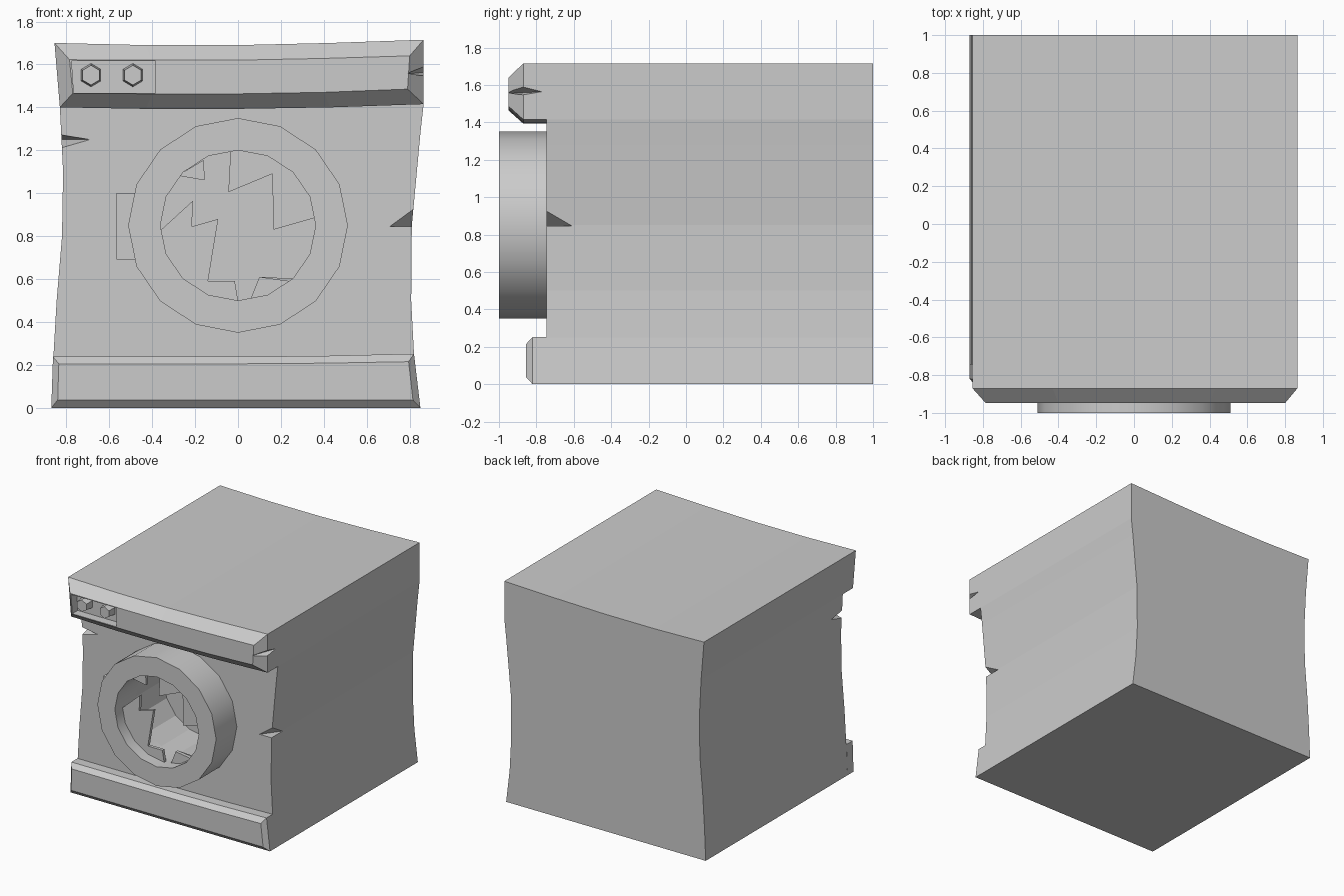
import bpy, bmesh, math

if "Cube" in bpy.data.objects:
    bpy.data.objects.remove(bpy.data.objects["Cube"])


def finish(name, bm):
    bmesh.ops.recalc_face_normals(bm, faces=bm.faces)
    me = bpy.data.meshes.new(name)
    bm.to_mesh(me)
    bm.free()
    ob = bpy.data.objects.new(name, me)
    bpy.context.collection.objects.link(ob)
    return ob


def loft(name, sections):
    """Join (y, [(x, z), ...]) outlines front to back and cap both ends."""
    bm = bmesh.new()
    loops = [[bm.verts.new((x, y, z)) for x, z in pts] for y, pts in sections]
    n = len(loops[0])
    for a, b in zip(loops, loops[1:]):
        for i in range(n):
            bm.faces.new((a[i], a[(i + 1) % n], b[(i + 1) % n], b[i]))
    bm.faces.new(loops[0])
    bm.faces.new(loops[-1])
    return finish(name, bm)


def hull(name, pts):
    bm = bmesh.new()
    for p in pts:
        bm.verts.new(p)
    bmesh.ops.convex_hull(bm, input=bm.verts)
    return finish(name, bm)


def cut(ob, cutter):
    m = ob.modifiers.new("cut", 'BOOLEAN')
    m.operation, m.solver, m.object = 'DIFFERENCE', 'EXACT', cutter
    bpy.context.view_layer.objects.active = ob
    bpy.ops.object.modifier_apply(modifier=m.name)
    bpy.data.objects.remove(cutter, do_unlink=True)


def ngon(cx, cz, rx, rz, n):
    return [(cx + rx * math.cos(math.pi / 2 + 2 * math.pi * i / n),
             cz + rz * math.sin(math.pi / 2 + 2 * math.pi * i / n)) for i in range(n)]


FRONT, BACK = -0.745, 1.0

# Warped cabinet: front outline swept to the back
top = [(0.865, 1.715), (0.43, 1.7), (0, 1.69), (-0.43, 1.69), (-0.855, 1.7)]
left = [(-0.83, 1.4), (-0.815, 1.1), (-0.82, 0.8), (-0.845, 0.5), (-0.86, 0.24), (-0.87, 0)]
right = [(0.85, 0), (0.82, 0.25), (0.807, 0.5), (0.81, 0.85), (0.85, 1.28), (0.865, 1.415)]
outline = top + left + right
body = loft("cabinet", [(FRONT, outline), (BACK, outline)])

# Drum opening and edge cracks in the cabinet
hole = ngon(0, 0.85, 0.362, 0.35, 16)
cut(body, loft("drum_cutter", [(-0.9, hole), (-0.4, hole)]))
cut(body, hull("right_crack_cutter", [(0.70, -0.755, 0.845), (0.83, -0.755, 0.845),
                                      (0.83, -0.58, 0.845), (0.83, -0.755, 0.94)]))
cut(body, hull("left_crack_cutter", [(-0.68, -0.755, 1.25), (-0.835, -0.755, 1.275),
                                     (-0.835, -0.755, 1.205), (-0.835, -0.6, 1.25)]))

# Control panel with chamfered front
outer = top + [(-0.83, 1.4), (-0.43, 1.393), (0, 1.393), (0.43, 1.4), (0.865, 1.415)]
inner = [(0.8, 1.64), (0.4, 1.628), (0, 1.62), (-0.4, 1.62), (-0.785, 1.622),
         (-0.77, 1.465), (-0.4, 1.463), (0, 1.463), (0.4, 1.47), (0.79, 1.485)]
panel = loft("control_panel", [(FRONT, outer), (-0.87, outer), (-0.948, inner)])
tray = [(-0.775, 1.615), (-0.385, 1.615), (-0.385, 1.468), (-0.765, 1.468)]
cut(panel, loft("recess_cutter", [(-1.0, tray), (-0.88, tray)]))
cut(panel, hull("panel_crack_cutter", [(0.79, -0.96, 1.56), (0.79, -0.93, 1.555),
                                       (0.875, -0.87, 1.595), (0.875, -0.87, 1.545),
                                       (0.875, -0.75, 1.565), (0.875, -0.96, 1.56)]))

# Hexagonal knobs in the recess
for i, x in enumerate((-0.685, -0.49)):
    loft(f"knob_{i + 1}", [(-0.945, ngon(x, 1.55, 0.045, 0.046, 6)),
                           (-0.875, ngon(x, 1.55, 0.053, 0.055, 6))])

# Bottom plinth
outer = [(-0.87, 0), (0, 0), (0.85, 0), (0.82, 0.252), (0.4, 0.242), (0, 0.238), (-0.862, 0.238)]
inner = [(-0.84, 0.037), (0, 0.037), (0.815, 0.037), (0.795, 0.215), (0.4, 0.208), (0, 0.205),
         (-0.835, 0.205)]
loft("plinth", [(FRONT, outer), (-0.82, outer), (-0.855, inner)])

# Door ring: 16-sided tube
bm = bmesh.new()
rim_out, rim_in = ngon(0, 0.85, 0.512, 0.5, 16), ngon(0, 0.85, 0.362, 0.35, 16)
loops = [[bm.verts.new((x, y, z)) for x, z in pts] for y, pts in
         ((FRONT, rim_out), (-1.0, rim_out), (-1.0, rim_in), (FRONT, rim_in))]
for k in range(4):
    a, b = loops[k], loops[(k + 1) % 4]
    for i in range(16):
        bm.faces.new((a[i], a[(i + 1) % 16], b[(i + 1) % 16], b[i]))
ring = finish("door_ring", bm)
bpy.ops.object.select_all(action='DESELECT')
ring.select_set(True)
bpy.context.view_layer.objects.active = ring
bpy.ops.object.shade_smooth_by_angle(angle=math.radians(30))

# Door hinge
hinge = [(-0.565, 0.69), (-0.45, 0.69), (-0.45, 1.0), (-0.565, 1.0)]
loft("door_hinge", [(FRONT, hinge), (-0.85, hinge)])


# Broken glass: jagged edge closed along the rim corners
def shard(name, jagged, corners):
    pts = jagged + [(0.362 * math.cos(k * math.pi / 8), 0.85 + 0.35 * math.sin(k * math.pi / 8))
                    for k in corners]
    loft(name, [(-0.91, pts), (-0.885, pts)])


shard("glass_upper_right", [(-0.035, 1.195), (-0.045, 1.005), (0.16, 1.09), (0.165, 0.83),
                            (0.358, 0.885)], (1, 2, 3, 4))
shard("glass_upper_left", [(-0.27, 1.08), (-0.155, 1.06), (-0.16, 1.155)], (6,))
shard("glass_left", [(-0.358, 0.83), (-0.21, 0.965), (-0.215, 0.845), (-0.092, 0.88),
                     (-0.14, 0.59), (-0.015, 0.59)], (12, 11, 10, 9))
shard("glass_bottom", [(0.06, 0.51), (0.1, 0.61), (0.245, 0.59)], (14, 13))
